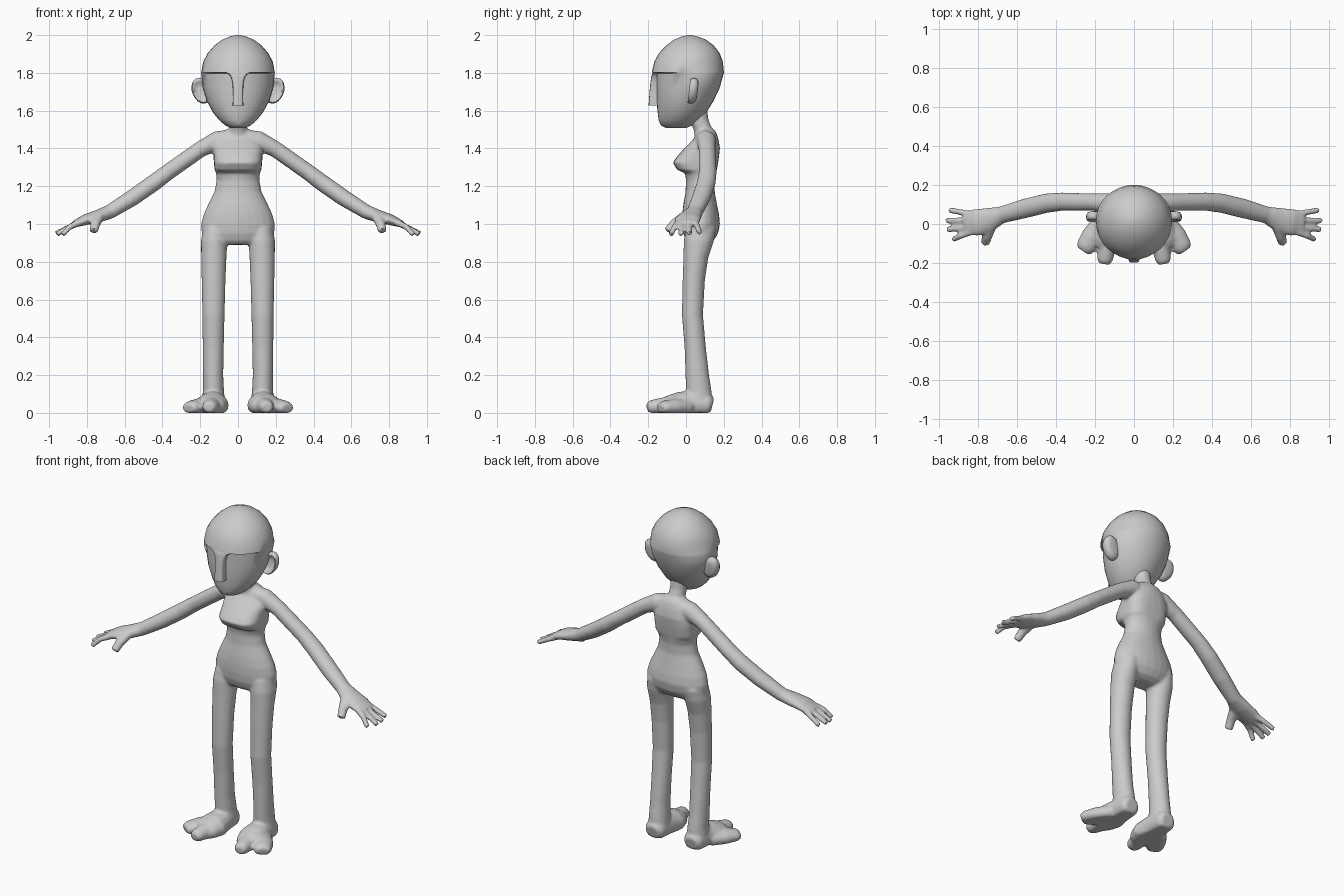
import bpy, bmesh, math
from mathutils import Vector

skin = bpy.data.materials.new("plain grey")
skin.diffuse_color = (0.6, 0.6, 0.6, 1)


def power(v, p):
    return math.copysign(abs(v) ** (2 / p), v)


def slab(z, cx, rx, y0, y1, p=2.0, mid=0.5, n=24):
    """Horizontal ring, front at y0, back at y1, widest at fraction mid."""
    cy = y0 + (y1 - y0) * mid
    ring = []
    for i in range(n):
        a = 2 * math.pi * i / n
        c, s = power(math.cos(a), p), power(math.sin(a), p)
        ring.append(Vector((cx + rx * c, cy + s * (y1 - cy if s > 0 else cy - y0), z)))
    return ring


def loft(bm, rings):
    vs = [[bm.verts.new(p) for p in r] for r in rings]
    n = len(vs[0])
    for a, b in zip(vs, vs[1:]):
        for i in range(n):
            bm.faces.new((a[i], a[(i + 1) % n], b[(i + 1) % n], b[i]))
    bm.faces.new(vs[0][::-1])
    bm.faces.new(vs[-1])


def tube(bm, side, path, n=16, floor=None):
    """Elliptic tube; path rows are x, y, z, level radius, upright radius."""
    pts = [Vector(r[:3]) for r in path]
    rings = []
    for i, r in enumerate(path):
        t = (pts[min(i + 1, len(pts) - 1)] - pts[max(i - 1, 0)]).normalized()
        u = t.cross(Vector((0, 0, 1))).normalized()
        v = u.cross(t)
        ring = []
        for k in range(n):
            a = 2 * math.pi * k / n
            q = pts[i] + u * r[3] * math.cos(a) + v * r[4] * math.sin(a)
            if floor is not None:
                q.z = max(q.z, floor)
            q.x *= side
            ring.append(q)
        rings.append(ring)
    loft(bm, rings)


def finish(name, bm, voxel=None, angle=40):
    bmesh.ops.recalc_face_normals(bm, faces=bm.faces)
    me = bpy.data.meshes.new(name)
    bm.to_mesh(me)
    bm.free()
    ob = bpy.data.objects.new(name, me)
    bpy.context.collection.objects.link(ob)
    me.materials.append(skin)
    bpy.ops.object.select_all(action='DESELECT')
    ob.select_set(True)
    bpy.context.view_layer.objects.active = ob
    if voxel:
        m = ob.modifiers.new("blend", 'REMESH')
        m.mode, m.voxel_size = 'VOXEL', voxel
        m = ob.modifiers.new("soften", 'SMOOTH')
        m.factor, m.iterations = 0.5, 5
        for m in list(ob.modifiers):
            bpy.ops.object.modifier_apply(modifier=m.name)
    bpy.ops.object.shade_smooth_by_angle(angle=math.radians(angle))
    return ob


# Body: torso, neck and limbs blended into one skin
bm = bmesh.new()
loft(bm, [slab(*r) for r in (
    (0.89, 0, 0.13, 0.02, 0.11), (0.91, 0, 0.175, 0.0, 0.145),
    (0.95, 0, 0.192, -0.015, 0.17), (1.0, 0, 0.195, -0.02, 0.18),
    (1.05, 0, 0.183, -0.02, 0.175), (1.1, 0, 0.16, -0.015, 0.165),
    (1.17, 0, 0.125, -0.003, 0.152), (1.23, 0, 0.114, 0.0, 0.153),
    (1.27, 0, 0.116, -0.005, 0.16, 2.4), (1.285, 0, 0.124, -0.045, 0.163, 3, 0.6),
    (1.325, 0, 0.128, -0.07, 0.17, 3, 0.6), (1.36, 0, 0.13, -0.045, 0.175, 2.8, 0.6),
    (1.40, 0, 0.132, -0.01, 0.18, 2.5), (1.45, 0, 0.125, 0.04, 0.172),
    (1.485, 0, 0.09, 0.055, 0.16), (1.505, 0, 0.052, 0.06, 0.145))])
loft(bm, [slab(*r) for r in (
    (1.44, 0, 0.06, 0.05, 0.155), (1.5, 0, 0.048, 0.04, 0.14),
    (1.55, 0, 0.047, 0.015, 0.12), (1.62, 0, 0.05, 0.0, 0.11))])
fingers = ((0.05, 0.95, 0.072, 0.955), (0.018, 0.965, 0.018, 0.95),
           (-0.016, 0.96, -0.028, 0.945), (-0.042, 0.93, -0.08, 0.942))
for s in (1, -1):
    # leg
    loft(bm, [slab(z, s * cx, rx, y0, y1) for z, cx, rx, y0, y1 in (
        (0.05, 0.13, 0.062, 0.0, 0.14), (0.12, 0.13, 0.056, 0.0, 0.135),
        (0.2, 0.132, 0.054, -0.003, 0.122), (0.35, 0.131, 0.056, -0.008, 0.105),
        (0.52, 0.13, 0.059, -0.022, 0.09), (0.7, 0.129, 0.063, -0.018, 0.1),
        (0.82, 0.128, 0.067, -0.014, 0.118), (0.91, 0.126, 0.07, -0.012, 0.148),
        (0.98, 0.12, 0.065, 0.0, 0.16))])
    # arm and palm
    tube(bm, s, ((0.05, 0.10, 1.45, 0.05, 0.05), (0.11, 0.108, 1.44, 0.052, 0.052),
                 (0.2, 0.112, 1.395, 0.045, 0.043), (0.37, 0.115, 1.275, 0.047, 0.043),
                 (0.45, 0.107, 1.215, 0.05, 0.045), (0.56, 0.08, 1.138, 0.05, 0.044),
                 (0.68, 0.047, 1.064, 0.044, 0.038), (0.745, 0.022, 1.04, 0.063, 0.034),
                 (0.81, 0.008, 1.022, 0.07, 0.029), (0.87, 0.004, 0.998, 0.062, 0.018)))
    # fingers and thumb
    for y0, x1, y1, z1 in fingers:
        tube(bm, s, ((0.84, y0, 1.008, 0.018, 0.018), (0.89, (y0 + y1) / 2, 0.985, 0.016, 0.016),
                     (x1, y1, z1, 0.015, 0.014)), 10)
    tube(bm, s, ((0.735, -0.01, 1.04, 0.03, 0.027), (0.755, -0.065, 1.0, 0.027, 0.025),
                 (0.765, -0.098, 0.962, 0.024, 0.022)), 10)
    # foot with a split between big toe and outer toes
    tube(bm, s, ((0.13, 0.14, 0.04, 0.04, 0.04), (0.13, 0.12, 0.045, 0.06, 0.06),
                 (0.13, 0.03, 0.05, 0.068, 0.07), (0.135, -0.04, 0.04, 0.088, 0.07),
                 (0.15, -0.09, 0.035, 0.085, 0.058), (0.16, -0.12, 0.03, 0.07, 0.045)), floor=0)
    tube(bm, s, ((0.125, -0.06, 0.035, 0.06, 0.05), (0.142, -0.13, 0.035, 0.048, 0.046),
                 (0.15, -0.185, 0.032, 0.04, 0.036), (0.153, -0.205, 0.03, 0.028, 0.024)), floor=0)
    tube(bm, s, ((0.16, 0.0, 0.03, 0.06, 0.05), (0.215, -0.07, 0.03, 0.06, 0.045),
                 (0.25, -0.12, 0.028, 0.05, 0.035), (0.262, -0.137, 0.024, 0.038, 0.024)), floor=0)
finish("body", bm, voxel=0.008)

# Head with an overhanging brow
bm = bmesh.new()
loft(bm, [slab(z, 0, rx, y0, y1, 2.0, 0.5, 32) for z, rx, y0, y1 in (
    (1.508, 0.035, -0.105, 0.0), (1.522, 0.068, -0.133, 0.035), (1.55, 0.1, -0.145, 0.07),
    (1.59, 0.132, -0.15, 0.108), (1.65, 0.165, -0.156, 0.145), (1.72, 0.186, -0.157, 0.178),
    (1.798, 0.195, -0.158, 0.2), (1.803, 0.195, -0.181, 0.201), (1.86, 0.184, -0.168, 0.195),
    (1.905, 0.16, -0.143, 0.178), (1.945, 0.125, -0.105, 0.147), (1.975, 0.085, -0.065, 0.107),
    (1.992, 0.045, -0.025, 0.065), (2.0, 0.012, 0.008, 0.032))])
finish("head", bm)

# Nose flaring into the brow
bm = bmesh.new()
loft(bm, [slab(z, 0, rx, y0, -0.12, 5, 0.5, 16) for z, rx, y0 in (
    (1.628, 0.028, -0.198), (1.7, 0.027, -0.193), (1.75, 0.029, -0.188),
    (1.78, 0.038, -0.184), (1.795, 0.052, -0.18), (1.804, 0.075, -0.174))])
finish("nose", bm)

# Ears: rounded shells with a hollow front
for s, side in ((1, "left"), (-1, "right")):
    bm = bmesh.new()
    rings = []
    for y, k in ((0.062, 0.5), (0.058, 0.8), (0.045, 0.97), (0.028, 1.0),
                 (0.016, 0.9), (0.016, 0.78), (0.032, 0.6), (0.034, 0.25)):
        ring = []
        for i in range(20):
            a = 2 * math.pi * i / 20
            dx, dz = 0.05 * k * math.cos(a), 0.068 * k * math.sin(a)
            ring.append(Vector((s * (0.195 + dx + 0.2 * dz), y + 0.12 * dz, 1.705 + dz)))
        rings.append(ring)
    loft(bm, rings)
    finish(side + "_ear", bm, angle=60)
